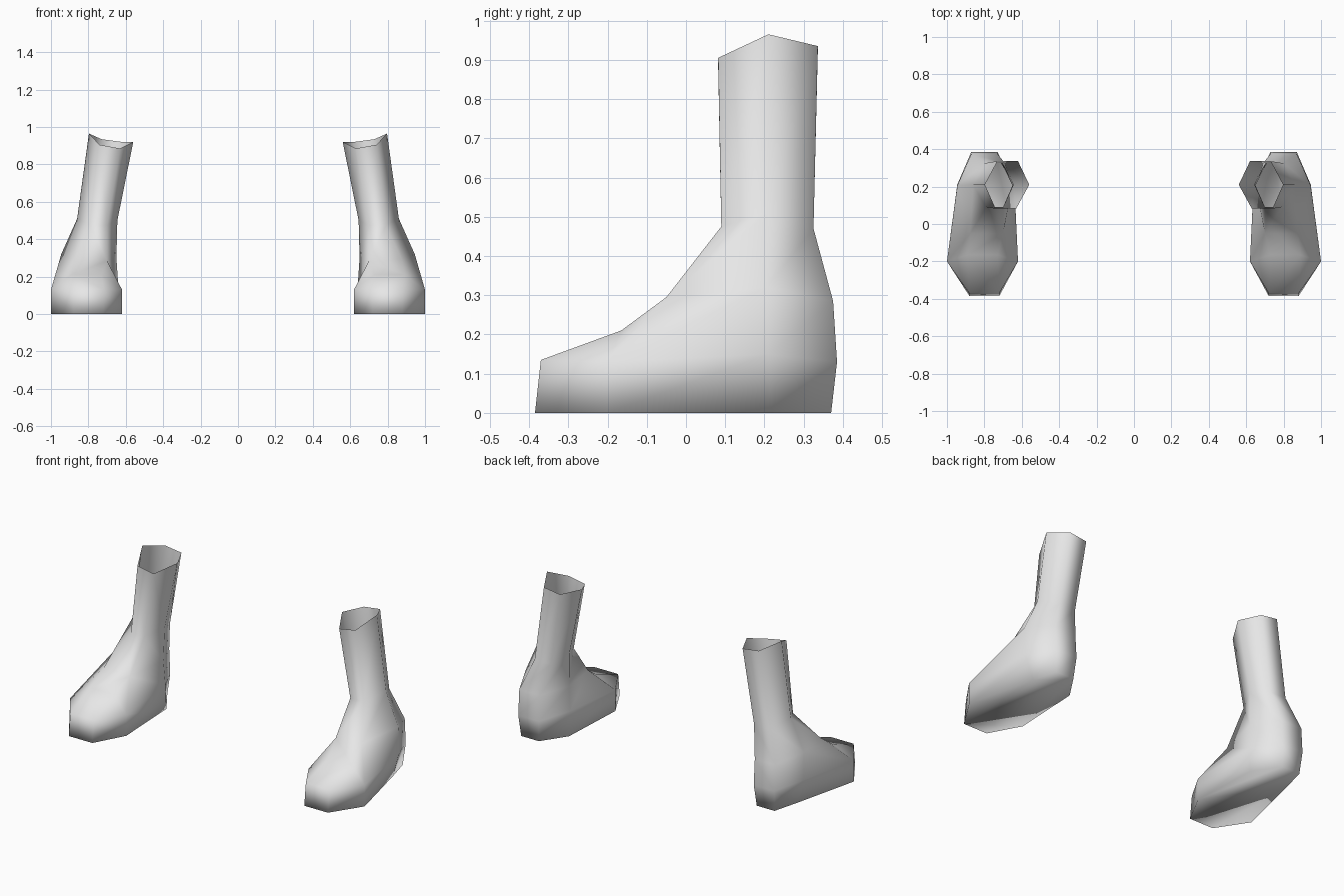
import bpy, bmesh

if "Cube" in bpy.data.objects:
    bpy.data.objects.remove(bpy.data.objects["Cube"])

skin = bpy.data.materials.new("light_grey")
skin.diffuse_color = (0.8, 0.8, 0.8, 1)
skin.use_nodes = True
skin.node_tree.nodes["Principled BSDF"].inputs["Base Color"].default_value = skin.diffuse_color


def pairs(*rows):
    """Each row (inner x, outer x, y, inner z, outer z), front to back -> closed loop of points."""
    outer = [(xo, y, zo) for xi, xo, y, zi, zo in rows]
    inner = [(xi, y, zi) for xi, xo, y, zi, zo in rows]
    return outer + inner[::-1]


# Cross-sections from the sole upward
sole = pairs((.72, .88, -.385, 0, 0), (.62, 1.0, -.20, 0, 0),
             (.64, .90, .22, 0, 0), (.74, .86, .37, 0, 0))
foot = pairs((.72, .88, -.37, .135, .135), (.62, 1.0, -.20, .13, .13),
             (.64, .945, .21, .15, .15), (.73, .87, .385, .13, .13))
instep = pairs((.73, .89, -.165, .21, .21), (.70, .875, -.05, .285, .295),
               (.65, .945, .205, .30, .32), (.73, .87, .375, .285, .285))
ankle = pairs((.70, .79, .09, .475, .475), (.645, .86, .21, .50, .51),
              (.69, .80, .325, .47, .47))
cuff = pairs((.63, .74, .082, .885, .905), (.56, .797, .21, .92, .965),
             (.62, .73, .336, .92, .935))

bm = bmesh.new()


def ring(points):
    return [bm.verts.new(p) for p in points]


def bridge(a, b):
    n = len(a)
    for i in range(n):
        j = (i + 1) % n
        bm.faces.new((a[i], a[j], b[j], b[i]))


s, f, t, a, c = (ring(p) for p in (sole, foot, instep, ankle, cuff))
bm.faces.new(s[::-1])                       # closed sole
bridge(s, f)
bridge(f, t)
bm.faces.new((t[0], t[1], t[6], t[7]))      # top of the instep
bridge(t[1:7], a)
bridge(a, c)                                # shaft, open at the top
bmesh.ops.recalc_face_normals(bm, faces=bm.faces)

mesh = bpy.data.meshes.new("feet")
bm.to_mesh(mesh)
bm.free()
mesh.materials.append(skin)
mesh.shade_smooth()
feet = bpy.data.objects.new("feet", mesh)
bpy.context.collection.objects.link(feet)

# Second foot
mirror = feet.modifiers.new("mirror", 'MIRROR')
mirror.use_mirror_merge = False
